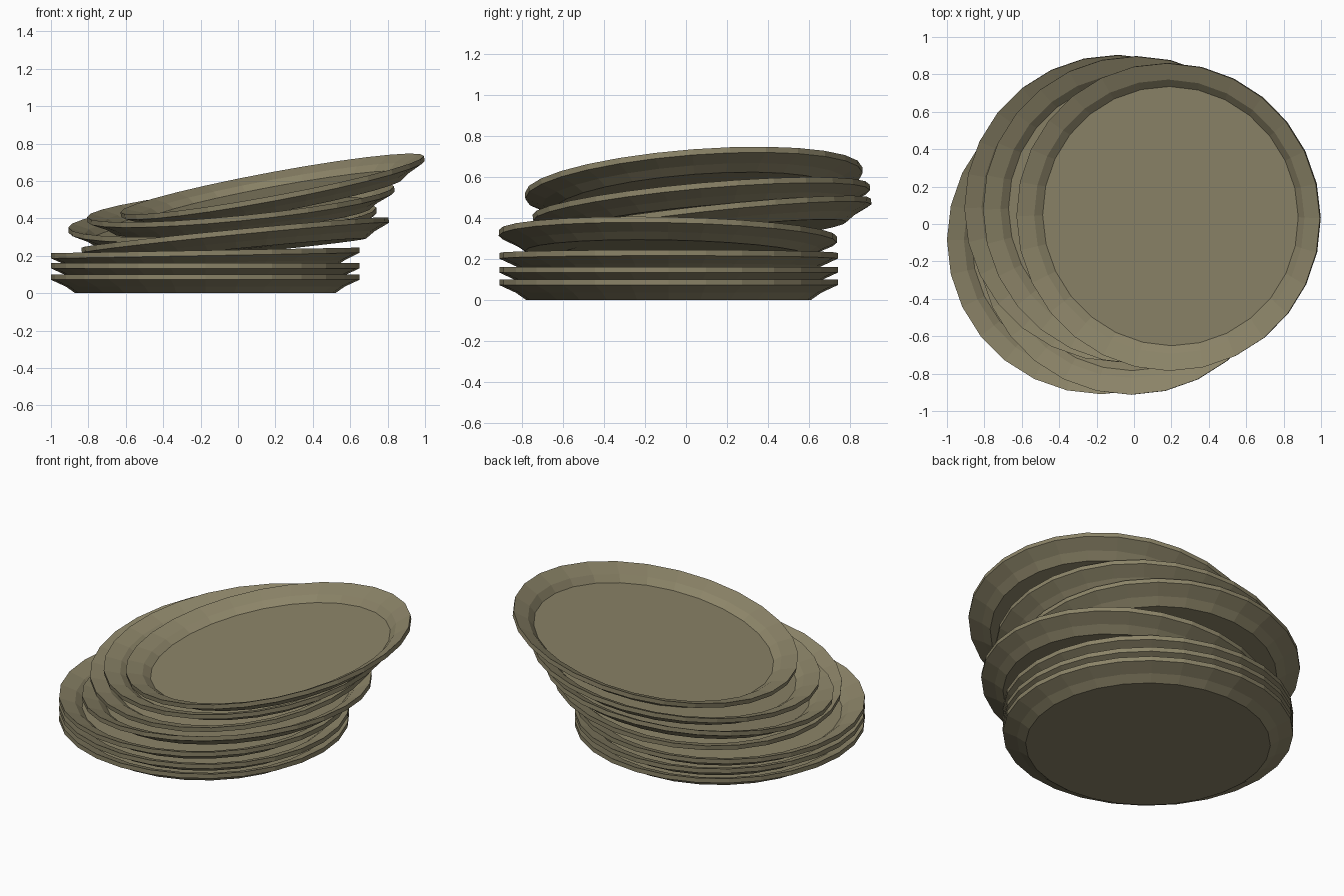
import bpy, bmesh, math
from mathutils import Matrix, Vector

if "Cube" in bpy.data.objects:
    bpy.data.objects.remove(bpy.data.objects["Cube"])

SIDES = 28
# radius, height: underside, rim, inner slope, floor
PROFILE = [(0.695, 0.0), (0.745, 0.035), (0.825, 0.072), (0.825, 0.10),
           (0.735, 0.066), (0.695, 0.032)]
RIM = 0.086  # height of rim middle

clay = bpy.data.materials.new("olive clay")
clay.diffuse_color = (0.26, 0.23, 0.138, 1)
clay.use_nodes = True
clay.node_tree.nodes["Principled BSDF"].inputs["Base Color"].default_value = clay.diffuse_color

# rim centre x, y, z and slope of the plate along x and y
PLATES = [
    (-0.175, -0.085, 0.086, 0.0, 0.0),
    (-0.175, -0.085, 0.147, 0.0, 0.0),
    (-0.175, -0.085, 0.215, 0.018, 0.0),
    (-0.015, -0.088, 0.310, 0.098, -0.02),
    (-0.083, 0.083, 0.390, 0.065, 0.11),
    (0.015, 0.075, 0.475, 0.10, 0.09),
    (0.185, 0.038, 0.570, 0.186, 0.078),
]


def make_plate(name, x, y, z, sx, sy):
    bm = bmesh.new()
    rings = []
    for r, h in PROFILE:
        rings.append([bm.verts.new((r * math.cos(a), r * math.sin(a), h - RIM))
                      for a in (2 * math.pi * i / SIDES for i in range(SIDES))])
    for lo, hi in zip(rings, rings[1:]):
        for i in range(SIDES):
            j = (i + 1) % SIDES
            bm.faces.new((lo[i], lo[j], hi[j], hi[i]))
    bm.faces.new(rings[0][::-1])   # underside
    bm.faces.new(rings[-1])        # inner floor
    turn = Vector((0, 0, 1)).rotation_difference(Vector((-sx, -sy, 1)))
    bm.transform(Matrix.Translation((x, y, z)) @ turn.to_matrix().to_4x4())
    mesh = bpy.data.meshes.new(name)
    bm.to_mesh(mesh)
    bm.free()
    mesh.materials.append(clay)
    bpy.context.collection.objects.link(bpy.data.objects.new(name, mesh))


for n, p in enumerate(PLATES, 1):
    make_plate(f"plate_{n}", *p)
